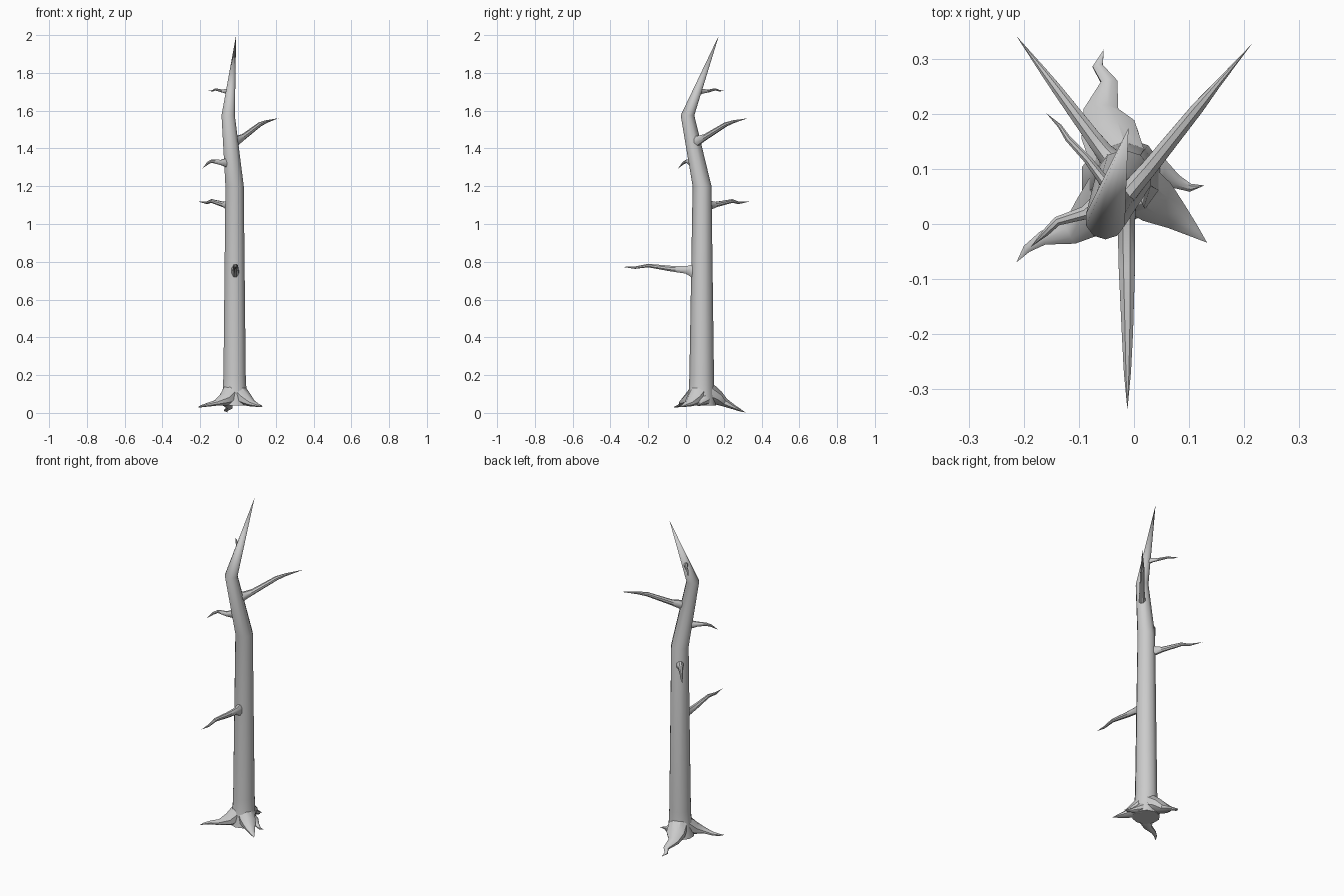
import bpy, bmesh, math
from mathutils import Vector


def tube(name, sections, sides=8):
    """Loft rings (x, y, z, half width, half height) into a tapering limb; radius 0 gives a point."""
    bm = bmesh.new()
    pts = [Vector(s[:3]) for s in sections]
    rings = []
    for i, s in enumerate(sections):
        t = (pts[min(i + 1, len(pts) - 1)] - pts[max(i - 1, 0)]).normalized()
        if abs(t.z) > 0.85:          # upright limb: level rings
            side, up = Vector((1, 0, 0)), Vector((0, 1, 0))
        else:                        # sideways limb: rings across the path
            side = Vector((-t.y, t.x, 0)).normalized()
            up = side.cross(t)
        if s[3] == 0:
            rings.append([bm.verts.new(pts[i])])
            continue
        ring = []
        for k in range(sides):
            a = 2 * math.pi * (k + 0.5) / sides
            ring.append(bm.verts.new(pts[i] + side * s[3] * math.cos(a) + up * s[4] * math.sin(a)))
        rings.append(ring)
    for a, b in zip(rings, rings[1:]):
        for k in range(sides):
            n = (k + 1) % sides
            if len(b) == 1:
                bm.faces.new((a[k], a[n], b[0]))
            else:
                bm.faces.new((a[k], a[n], b[n], b[k]))
    bm.faces.new(list(reversed(rings[0])))
    bmesh.ops.recalc_face_normals(bm, faces=bm.faces)
    me = bpy.data.meshes.new(name)
    bm.to_mesh(me)
    bm.free()
    ob = bpy.data.objects.new(name, me)
    bpy.context.collection.objects.link(ob)
    bpy.ops.object.select_all(action='DESELECT')
    ob.select_set(True)
    bpy.context.view_layer.objects.active = ob
    bpy.ops.object.shade_smooth_by_angle(angle=math.radians(40))
    return ob


# Trunk with bent, pointed top
tube("trunk", [
    (-0.02, 0.08, 0.04, 0.078, 0.078),
    (-0.018, 0.082, 0.10, 0.067, 0.068),
    (-0.018, 0.083, 0.20, 0.062, 0.065),
    (-0.018, 0.085, 1.20, 0.051, 0.050),
    (-0.052, 0.008, 1.575, 0.037, 0.036),
    (-0.010, 0.175, 2.0, 0, 0)], 10)

# Roots
tube("root_back", [
    (-0.02, 0.09, 0.125, 0.055, 0.06), (-0.045, 0.165, 0.08, 0.055, 0.04),
    (-0.06, 0.205, 0.055, 0.034, 0.025), (-0.045, 0.258, 0.028, 0.016, 0.012),
    (-0.066, 0.287, 0.014, 0.010, 0.007), (-0.055, 0.317, 0.002, 0, 0)])
tube("root_front_right", [
    (-0.02, 0.085, 0.125, 0.055, 0.06), (0.035, 0.045, 0.075, 0.046, 0.04),
    (0.075, 0.015, 0.05, 0.028, 0.018), (0.105, -0.01, 0.04, 0.014, 0.009),
    (0.133, -0.034, 0.03, 0, 0)])
tube("root_front_left", [
    (-0.02, 0.085, 0.125, 0.055, 0.06), (-0.07, 0.02, 0.07, 0.045, 0.036),
    (-0.115, -0.015, 0.053, 0.024, 0.016), (-0.165, -0.025, 0.042, 0.014, 0.010),
    (-0.195, -0.045, 0.035, 0.008, 0.006), (-0.214, -0.07, 0.03, 0, 0)])
tube("root_right", [
    (-0.01, 0.09, 0.09, 0.045, 0.045), (0.045, 0.095, 0.06, 0.03, 0.025),
    (0.075, 0.078, 0.05, 0.014, 0.012), (0.102, 0.066, 0.042, 0.008, 0.007),
    (0.128, 0.07, 0.04, 0, 0)])

# Branches, each with a flared collar at the trunk
tube("branch_front", [
    (-0.015, 0.06, 0.75, 0.024, 0.044), (-0.015, 0.03, 0.753, 0.020, 0.036),
    (-0.014, 0.0, 0.757, 0.017, 0.021), (-0.013, -0.08, 0.764, 0.016, 0.016),
    (-0.012, -0.20, 0.780, 0.011, 0.010), (-0.012, -0.27, 0.769, 0.007, 0.007),
    (-0.012, -0.338, 0.773, 0, 0)])
tube("branch_back_left", [
    (-0.035, 0.11, 1.10, 0.024, 0.036), (-0.055, 0.132, 1.10, 0.018, 0.024),
    (-0.075, 0.158, 1.103, 0.015, 0.015), (-0.14, 0.245, 1.122, 0.010, 0.010),
    (-0.165, 0.278, 1.112, 0.007, 0.007), (-0.214, 0.342, 1.12, 0, 0)])
tube("branch_left", [
    (-0.04, 0.055, 1.325, 0.020, 0.034), (-0.065, 0.04, 1.325, 0.016, 0.024),
    (-0.09, 0.02, 1.326, 0.013, 0.015), (-0.14, 0.005, 1.333, 0.009, 0.009),
    (-0.16, -0.015, 1.322, 0.007, 0.007), (-0.188, -0.042, 1.294, 0, 0)])
tube("branch_back_right", [
    (-0.03, 0.035, 1.43, 0.022, 0.034), (0.0, 0.07, 1.445, 0.018, 0.024),
    (0.03, 0.105, 1.462, 0.016, 0.016), (0.115, 0.21, 1.527, 0.012, 0.012),
    (0.15, 0.252, 1.542, 0.007, 0.008), (0.214, 0.327, 1.56, 0, 0)])
tube("branch_top", [
    (-0.04, 0.06, 1.70, 0.014, 0.022), (-0.062, 0.088, 1.703, 0.010, 0.013),
    (-0.085, 0.118, 1.704, 0.008, 0.008), (-0.12, 0.155, 1.713, 0.006, 0.006),
    (-0.135, 0.178, 1.705, 0.004, 0.004), (-0.16, 0.202, 1.706, 0, 0)])
